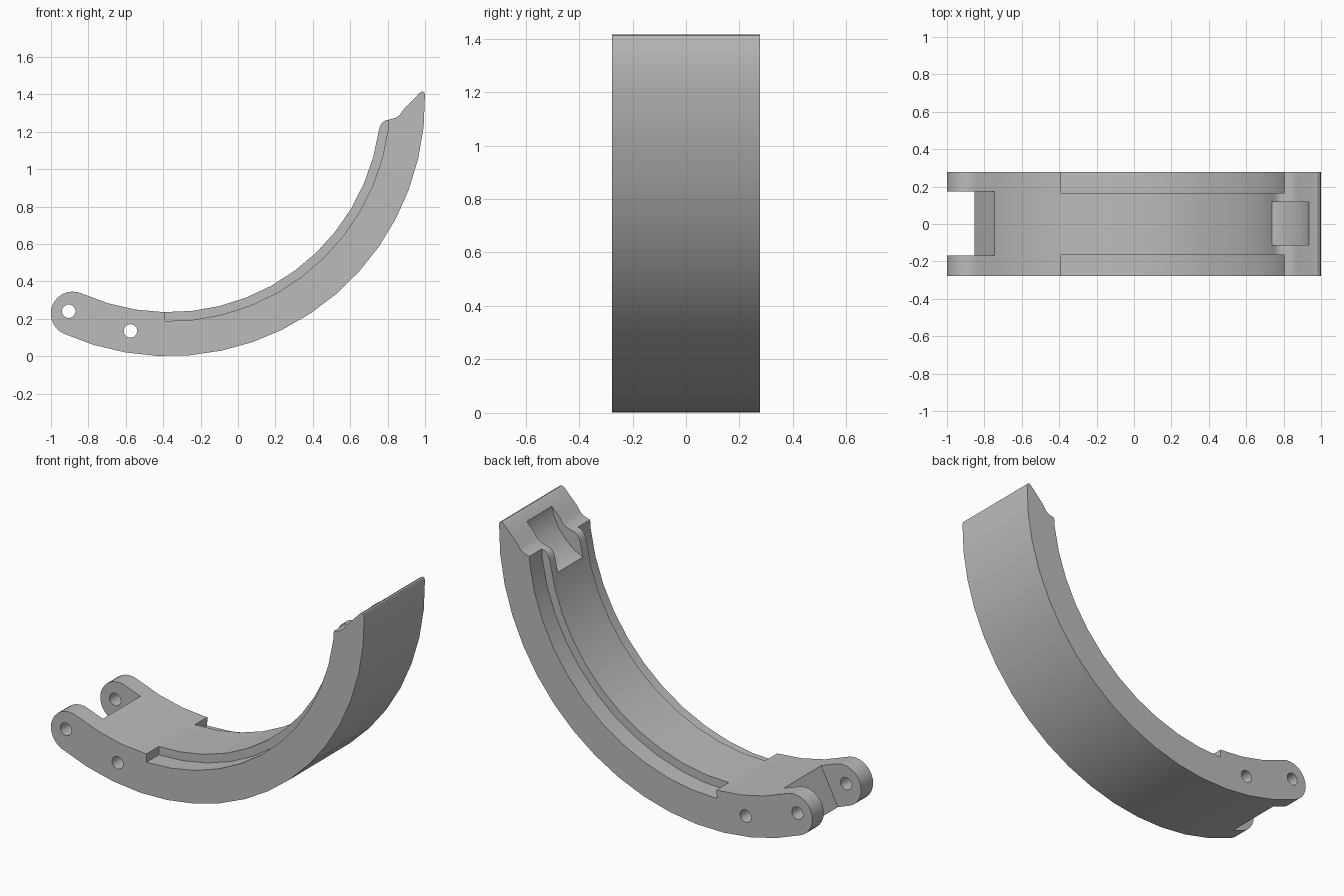
import bpy, bmesh
from math import sin, cos, radians

if "Cube" in bpy.data.objects:
    bpy.data.objects.remove(bpy.data.objects["Cube"])

CX, CZ = -0.37, 1.37            # centre of the curved arm
R_OUT, R_IN, R_LEDGE = 1.37, 1.135, 1.183
HALF = 0.277                    # half width
T_HINGE, T_TIP = -24.2, 91.2    # arm ends, in degrees from straight down


def arc(r, a, b, n):
    """Points on the arm's circle; angle measured from straight down."""
    ts = [radians(a + (b - a) * i / n) for i in range(n + 1)]
    return [(CX + r * sin(t), CZ - r * cos(t)) for t in ts]


def disc(x, z, r, a=0, b=360, n=24):
    ts = [radians(a + (b - a) * i / n) for i in range(n)]
    return [(x + r * cos(t), z + r * sin(t)) for t in ts]


def prism(name, points, y0, y1):
    """Extrude an x-z outline along y."""
    bm = bmesh.new()
    face = bm.faces.new([bm.verts.new((x, y0, z)) for x, z in points])
    new = bmesh.ops.extrude_face_region(bm, geom=[face])["geom"]
    bmesh.ops.translate(bm, vec=(0, y1 - y0, 0),
                        verts=[v for v in new if isinstance(v, bmesh.types.BMVert)])
    bmesh.ops.recalc_face_normals(bm, faces=bm.faces)
    mesh = bpy.data.meshes.new(name)
    bm.to_mesh(mesh)
    bm.free()
    obj = bpy.data.objects.new(name, mesh)
    bpy.context.collection.objects.link(obj)
    return obj


def cut(target, points, y0, y1):
    cutter = prism("cutter", points, y0, y1)
    cutter.hide_render = True
    mod = target.modifiers.new("cut", "BOOLEAN")
    mod.operation, mod.solver, mod.object = "DIFFERENCE", "EXACT", cutter
    bpy.context.view_layer.objects.active = target
    bpy.ops.object.modifier_apply(modifier=mod.name)
    bpy.data.objects.remove(cutter)


# Arm outline: outer arc, shaped tip, inner arc, round hinge end
tip = [(0.995, 1.412), (0.985, 1.415), (0.97, 1.407), (0.93, 1.365), (0.89, 1.325),
       (0.865, 1.29), (0.845, 1.275), (0.81, 1.265), (0.787, 1.26),
       (0.77, 1.247), (0.76, 1.23)]
hx, hz = arc((R_OUT + R_IN) / 2, T_HINGE, 0, 1)[0]
cap = disc(hx, hz, (R_OUT - R_IN) / 2, 90 + T_HINGE, 270 + T_HINGE, 14)[1:]
outline = (arc(R_OUT, T_HINGE, T_TIP, 16) + tip
           + arc(R_IN, 82, T_HINGE, 14) + cap)
arm = prism("curved_arm", outline, -HALF, HALF)

# Side ledges beside the raised centre rail
ledge = arc(R_LEDGE, -1, 90, 12) + arc(1.0, 90, -1, 12)
for side in (-1, 1):
    y0, y1 = sorted((side * 0.165, side * 0.4))
    cut(arm, ledge, y0, y1)

# Hinge notch with a sloping back wall
cut(arm, [(-1.2, -0.02), (-0.91, -0.02), (-0.715, 0.36), (-0.715, 0.5), (-1.2, 0.5)],
    -0.168, 0.173)

# Latch pocket in the tip, with a curved floor
cut(arm, [(0.6, 1.115), (0.74, 1.13), (0.79, 1.155), (0.84, 1.195), (0.89, 1.255),
          (0.92, 1.315), (0.935, 1.37), (0.935, 1.5), (0.6, 1.5)], -0.112, 0.117)

# Pin holes
for x, z in ((-0.905, 0.24), (-0.575, 0.135)):
    cut(arm, disc(x, z, 0.036), -0.5, 0.5)

# Plain grey finish
grey = bpy.data.materials.new("grey")
grey.use_nodes = True
colour = (0.5, 0.5, 0.5, 1)
grey.diffuse_color = colour
grey.node_tree.nodes["Principled BSDF"].inputs["Base Color"].default_value = colour
arm.data.materials.clear()
arm.data.materials.append(grey)

bpy.ops.object.select_all(action="DESELECT")
arm.select_set(True)
bpy.context.view_layer.objects.active = arm
bpy.ops.object.shade_smooth_by_angle(angle=radians(30))
